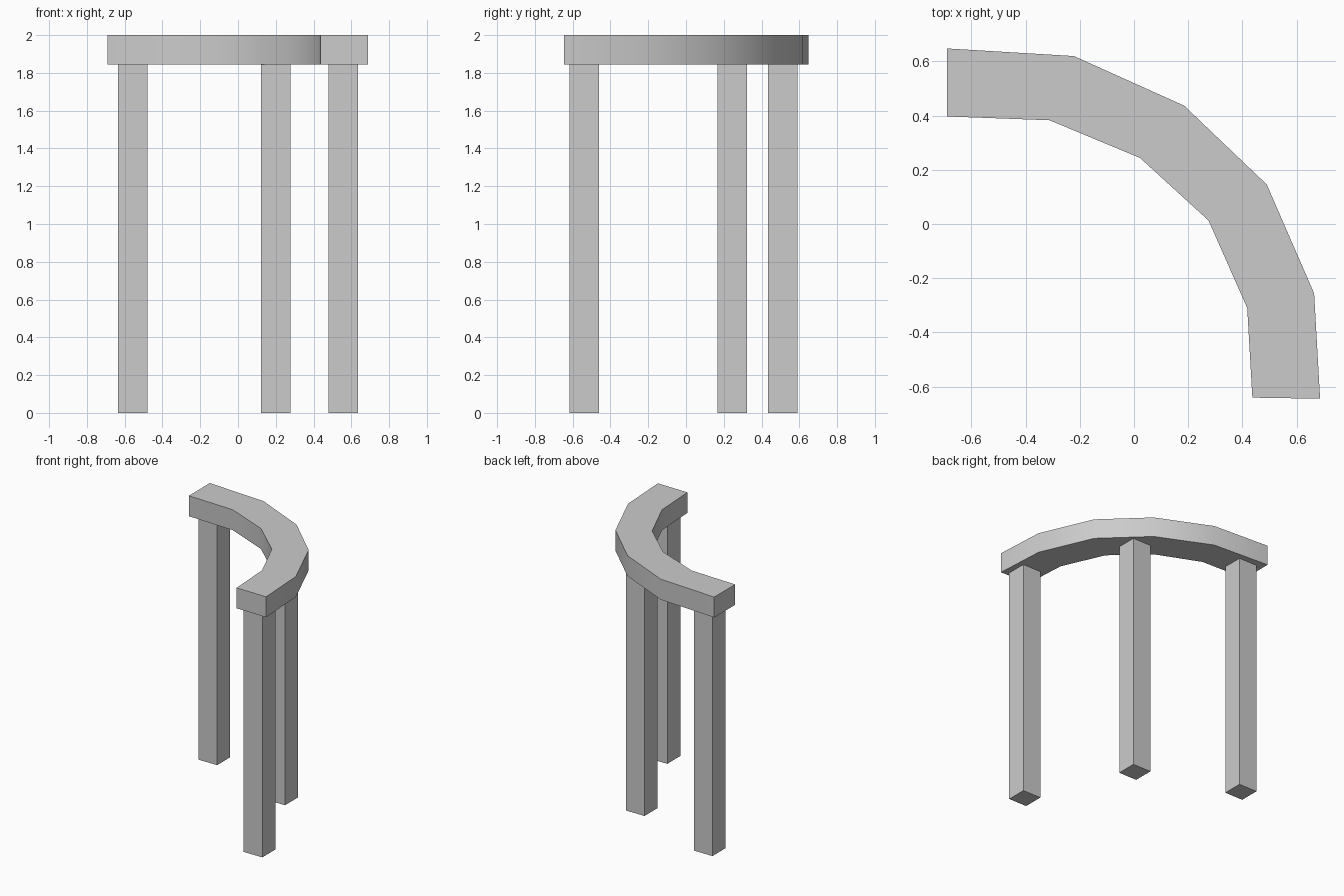
import bpy, bmesh, math

if "Cube" in bpy.data.objects:
    bpy.data.objects.remove(bpy.data.objects["Cube"])

TOP, UNDER = 2.0, 1.845
LEG = 0.156

# Curved top beam: outer and inner edge profiles seen from above
outer = [(-0.69, 0.648), (-0.222, 0.62), (0.185, 0.437),
         (0.49, 0.146), (0.665, -0.256), (0.687, -0.645)]
inner = [(-0.69, 0.397), (-0.312, 0.383), (0.022, 0.244),
         (0.275, 0.013), (0.418, -0.31), (0.437, -0.641)]

bm = bmesh.new()
rings = []
for (ox, oy), (ix, iy) in zip(outer, inner):
    rings.append([bm.verts.new(p) for p in (
        (ox, oy, UNDER), (ox, oy, TOP), (ix, iy, TOP), (ix, iy, UNDER))])
for a, b in zip(rings, rings[1:]):
    for i in range(4):
        j = (i + 1) % 4
        bm.faces.new((a[i], a[j], b[j], b[i]))
bm.faces.new(rings[0])
bm.faces.new(rings[-1][::-1])
bmesh.ops.recalc_face_normals(bm, faces=bm.faces)
mesh = bpy.data.meshes.new("curved_top")
bm.to_mesh(mesh)
bm.free()
top = bpy.data.objects.new("curved_top", mesh)
bpy.context.collection.objects.link(top)
bpy.context.view_layer.objects.active = top
top.select_set(True)
bpy.ops.object.shade_smooth_by_angle(angle=math.radians(30))

# Three square legs
for name, x, y in (("left_leg", -0.557, 0.512),
                   ("middle_leg", 0.199, 0.246),
                   ("right_leg", 0.557, -0.538)):
    bpy.ops.mesh.primitive_cube_add(size=1, location=(x, y, UNDER / 2))
    leg = bpy.context.object
    leg.name = name
    leg.scale = (LEG, LEG, UNDER)
